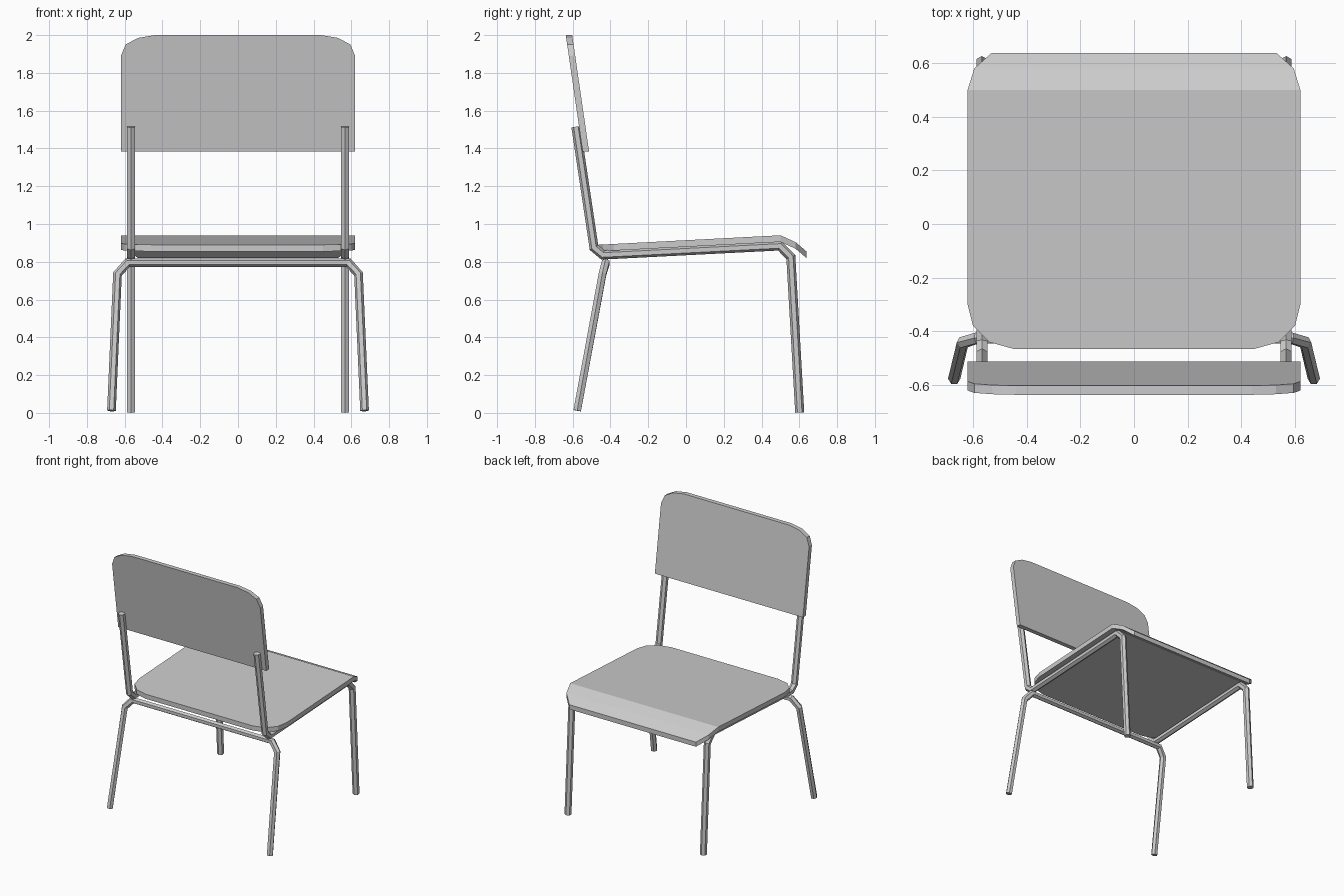
import bpy
import bmesh
from math import cos, sin, pi
from mathutils import Vector

cube = bpy.data.objects.get("Cube")
if cube:
    bpy.data.objects.remove(cube, do_unlink=True)

grey = bpy.data.materials.new("plain grey")
grey.use_nodes = True
colour = (0.6, 0.6, 0.6, 1)
grey.diffuse_color = colour
grey.node_tree.nodes["Principled BSDF"].inputs["Base Color"].default_value = colour


def finish(bm, name):
    bmesh.ops.recalc_face_normals(bm, faces=bm.faces[:])
    mesh = bpy.data.meshes.new(name)
    bm.to_mesh(mesh)
    bm.free()
    mesh.materials.append(grey)
    obj = bpy.data.objects.new(name, mesh)
    bpy.context.collection.objects.link(obj)
    return obj


def tube(name, path, side, radius=0.024, sides=6):
    """Mitred tube along a path that bends about the side axis."""
    bm = bmesh.new()
    pts = [Vector(p) for p in path]
    rings = []
    for i, p in enumerate(pts):
        before = (p - pts[i - 1]).normalized() if i else None
        after = (pts[i + 1] - p).normalized() if i + 1 < len(pts) else None
        before, after = before or after, after or before
        t = (before + after).normalized()
        n = Vector(side)
        n = (n - t * n.dot(t)).normalized()
        b = n.cross(t) / t.dot(before)
        angles = [2 * pi * k / sides for k in range(sides)]
        rings.append([bm.verts.new(p + radius * (b * cos(a) + n * sin(a))) for a in angles])
    for lo, hi in zip(rings, rings[1:]):
        for k in range(sides):
            j = (k + 1) % sides
            bm.faces.new((lo[k], lo[j], hi[j], hi[k]))
    bm.faces.new(rings[0])
    bm.faces.new(rings[-1])
    return finish(bm, name)


def slab(name, half, cuts, place, offset):
    """Panel from a half outline mirrored in x, cut across, shaped and thickened."""
    outline = half + [(-x, v) for x, v in reversed(half)]
    bm = bmesh.new()
    bm.faces.new([bm.verts.new((x, v, 0)) for x, v in outline])
    for c in cuts:
        bmesh.ops.bisect_plane(bm, geom=bm.verts[:] + bm.edges[:] + bm.faces[:],
                               plane_co=(0, c, 0), plane_no=(0, 1, 0))
    for v in bm.verts:
        v.co = place(v.co.x, v.co.y)
    ext = bmesh.ops.extrude_face_region(bm, geom=bm.faces[:], use_keep_orig=True)
    moved = [g for g in ext["geom"] if isinstance(g, bmesh.types.BMVert)]
    bmesh.ops.translate(bm, verts=moved, vec=offset)
    return finish(bm, name)


# Seat: gently sloped, with a rolled-down edge
def seat_point(x, y):
    if y <= 0.5:
        z = 0.89 + (y + 0.465) * 0.052
    elif y <= 0.581:
        z = 0.94 - (y - 0.5) * 0.45
    else:
        z = 0.904 - (y - 0.58) * 0.85
    return Vector((x, y, z))


seat_half = [(0.45, -0.465), (0.54, -0.44), (0.6, -0.38), (0.62, -0.3),
             (0.62, 0.5), (0.595, 0.58), (0.53, 0.638)]
slab("seat", seat_half, (0.5, 0.58), seat_point, (0, 0, -0.035))

# Backrest: tilted panel with rounded upper corners
back_half = [(0.62, 1.383), (0.62, 1.89), (0.595, 1.95), (0.53, 1.985), (0.44, 2.0)]
slab("backrest", back_half, (),
     lambda x, z: Vector((x, -0.513 - (z - 1.383) * 0.145, z)), (0, -0.034, 0))

# Side rails: backrest post, seat rail and leg in one bent tube
for side, x in (("left", 0.567), ("right", -0.567)):
    profile = [(-0.583, 1.515), (-0.487, 0.875), (-0.44, 0.836),
               (0.497, 0.884), (0.555, 0.825), (0.602, 0.002)]
    tube(side + "_side_rail", [(x, y, z) for y, z in profile], (1, 0, 0))

# Splayed leg frame with a crossbar under the seat
leg = [(0.67, -0.576, 0.012), (0.638, -0.442, 0.735), (0.585, -0.425, 0.795)]
tube("leg_frame", leg + [(-x, y, z) for x, y, z in reversed(leg)], (0, 1, 0), 0.023)
